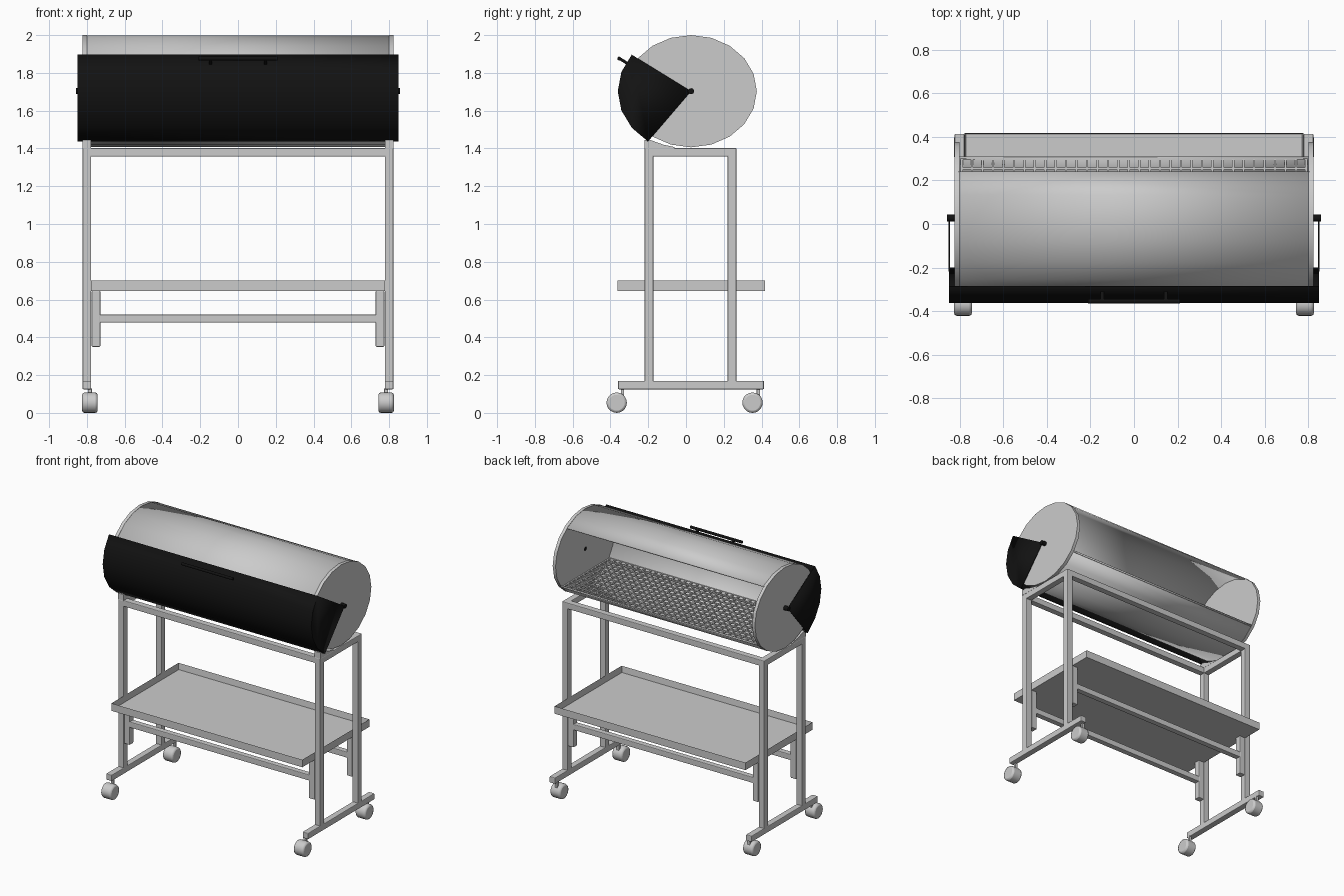
import bpy, bmesh, math
from mathutils import Matrix

if "Cube" in bpy.data.objects:
    bpy.data.objects.remove(bpy.data.objects["Cube"])

CY, CZ = 0.027, 1.703          # drum axis
RY, RZ = 0.348, 0.297          # drum is slightly oval
black = bpy.data.materials.new("black_paint")
black.diffuse_color = (0.006, 0.006, 0.006, 1)
black.use_nodes = True
black.node_tree.nodes["Principled BSDF"].inputs["Base Color"].default_value = black.diffuse_color


def make(name, bm, mat=None, bevel=0, smooth=False, solid=0):
    bmesh.ops.recalc_face_normals(bm, faces=bm.faces)
    me = bpy.data.meshes.new(name)
    bm.to_mesh(me)
    bm.free()
    ob = bpy.data.objects.new(name, me)
    bpy.context.collection.objects.link(ob)
    if mat:
        me.materials.append(mat)
    if solid:
        m = ob.modifiers.new("thickness", 'SOLIDIFY')
        m.thickness, m.offset = solid, 0
    if bevel:
        m = ob.modifiers.new("bevel", 'BEVEL')
        m.width, m.segments = bevel, 2
    if smooth:
        bpy.ops.object.select_all(action='DESELECT')
        ob.select_set(True)
        bpy.context.view_layer.objects.active = ob
        bpy.ops.object.shade_smooth_by_angle(angle=math.radians(35))
    return ob


def add_box(bm, x0, x1, y0, y1, z0, z1):
    m = Matrix.Translation(((x0 + x1) / 2, (y0 + y1) / 2, (z0 + z1) / 2))
    bmesh.ops.create_cube(bm, size=1, matrix=m @ Matrix.Diagonal((x1 - x0, y1 - y0, z1 - z0, 1)))


def box(name, *dims, bevel=0.005, mat=None):
    bm = bmesh.new()
    add_box(bm, *dims)
    return make(name, bm, mat, bevel)


def rod(name, x0, x1, y, z, r, mat=None, bevel=0, seg=16):
    bm = bmesh.new()
    m = Matrix.Translation(((x0 + x1) / 2, y, z)) @ Matrix.Rotation(math.pi / 2, 4, 'Y')
    bmesh.ops.create_cone(bm, cap_ends=True, segments=seg, radius1=r, radius2=r, depth=abs(x1 - x0), matrix=m)
    return make(name, bm, mat, bevel, True)


def oval(deg, ry, rz):
    a = math.radians(deg)
    return CY + ry * math.cos(a), CZ + rz * math.sin(a)


def prism(name, pts, x0, x1, **kw):
    # yz outline extruded along x
    bm = bmesh.new()
    f = bm.faces.new([bm.verts.new((x0, y, z)) for y, z in pts])
    r = bmesh.ops.extrude_face_region(bm, geom=[f])
    bmesh.ops.translate(bm, vec=(x1 - x0, 0, 0), verts=[v for v in r["geom"] if isinstance(v, bmesh.types.BMVert)])
    return make(name, bm, **kw)


def arc_sheet(name, angles, ry, rz, hx, pie=False, **kw):
    # curved sheet about the drum axis, optionally with pie-shaped ends
    bm = bmesh.new()
    rows = [[bm.verts.new((s * hx, *oval(a, ry, rz))) for a in angles] for s in (-1, 1)]
    for i in range(len(angles) - 1):
        bm.faces.new((rows[0][i], rows[0][i + 1], rows[1][i + 1], rows[1][i]))
    if pie:
        for s, row in zip((-1, 1), rows):
            bm.faces.new([bm.verts.new((s * hx, CY, CZ))] + row)
    return make(name, bm, smooth=True, **kw)


# Drum: open at the back, with closed oval ends
arc_sheet("drum_shell", [52] + list(range(72, 307, 18)) + [325], RY - 0.005, RZ - 0.005, 0.805, solid=0.008)
for s, side in ((-1, "left"), (1, "right")):
    prism("drum_end_" + side, [oval(a, RY, RZ) for a in range(0, 360, 18)], s * 0.80, s * 0.823, smooth=True)
    rod("lid_pivot_" + side, s * 0.80, s * 0.857, CY, CZ, 0.016, black)

# Lid: rolled round to the front
arc_sheet("lid", range(144, 235, 18), 0.386, 0.327, 0.847, pie=True, mat=black, solid=0.006)

# Lid handle
rod("lid_handle_bar", -0.21, 0.21, -0.354, 1.876, 0.01, black)
for s in (-1, 1):
    prism("lid_handle_post", [(-0.35, 1.884), (-0.358, 1.871), (-0.302, 1.836), (-0.294, 1.849)],
          s * 0.145 - 0.008, s * 0.145 + 0.008, mat=black)

# Cooking grill
bm = bmesh.new()
w = 0.005
for i in range(34):
    x = -0.79 + 1.58 * i / 33
    add_box(bm, x - w, x + w, -0.255, 0.305, 1.525, 1.535)
for i in range(13):
    y = -0.25 + 0.55 * i / 12
    add_box(bm, -0.795, 0.795, y - w, y + w, 1.525, 1.535)
make("cooking_grill", bm)

# Stand: legs, top frame, feet, tray supports
LEG_Y = (-0.196, 0.244)
T = 0.023
for y, fb in zip(LEG_Y, ("front", "back")):
    box("top_rail_" + fb, -0.80, 0.80, y - T, y + T, 1.357, 1.402)
    box("lower_rail_" + fb, -0.735, 0.735, y - 0.021, y + 0.021, 0.478, 0.521)
    for s, side in ((-1, "left"), (1, "right")):
        x = s * 0.80
        box(f"leg_{fb}_{side}", x - T, x + T, y - T, y + T, 0.16, 1.402)
        x = s * 0.752
        box(f"tray_bracket_{fb}_{side}", x - T, x + T, y - T, y + T, 0.35, 0.647)

for s, side in ((-1, "left"), (1, "right")):
    x = s * 0.80
    box("top_side_rail_" + side, x - T, x + T, LEG_Y[0] - T, LEG_Y[1] + T, 1.357, 1.402)
    box("foot_" + side, x - T, x + T, -0.36, 0.413, 0.125, 0.17)
    # wedge keeping the drum from rolling forward
    prism("drum_wedge_" + side, [(-0.219, 1.40), (-0.219, 1.445), (-0.19, 1.445), (-0.12, 1.42), (-0.06, 1.407), (-0.06, 1.40)],
          x - T, x + T)
    # casters
    for y, fb in ((-0.367, "front"), (0.352, "back")):
        xw = s * 0.784
        rod(f"wheel_{fb}_{side}", xw - 0.041, xw + 0.041, y, 0.054, 0.054, bevel=0.012, seg=20)
        box(f"caster_stem_{fb}_{side}", xw - 0.01, xw + 0.01, y + 0.022, y + 0.04, 0.06, 0.13, bevel=0.002)

# Shelf tray: box with its top face inset and pushed down
bm = bmesh.new()
add_box(bm, -0.777, 0.777, -0.362, 0.418, 0.645, 0.70)
bm.normal_update()
top = [f for f in bm.faces if f.normal.z > 0.9]
bmesh.ops.inset_region(bm, faces=top, thickness=0.008)
bmesh.ops.translate(bm, vec=(0, 0, -0.046), verts=top[0].verts)
make("shelf_tray", bm)
